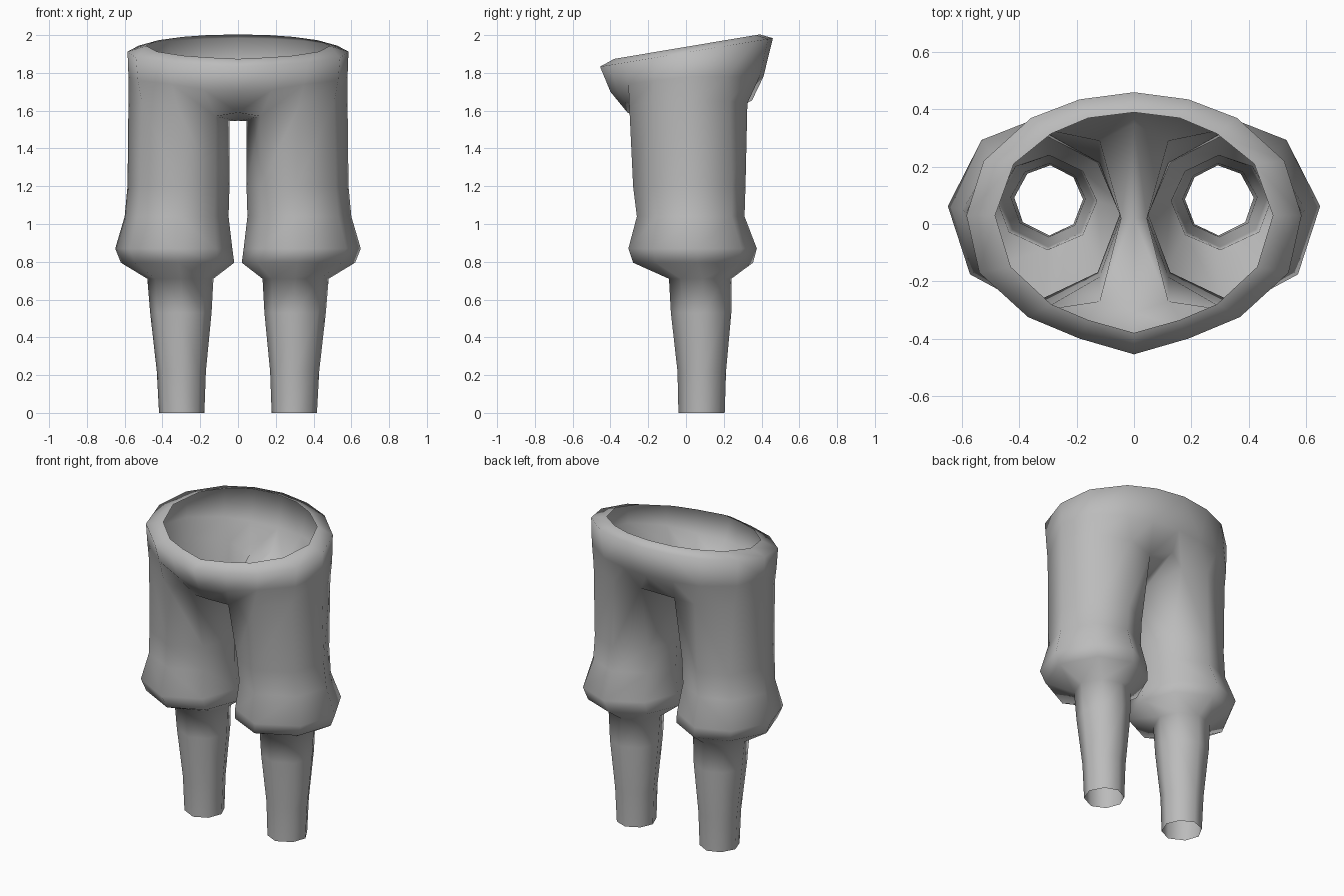
import bpy, bmesh

if "Cube" in bpy.data.objects:
    bpy.data.objects.remove(bpy.data.objects["Cube"])

grey = bpy.data.materials.new("plain grey")
grey.diffuse_color = (0.5, 0.5, 0.5, 1)
grey.use_nodes = True
grey.node_tree.nodes["Principled BSDF"].inputs["Base Color"].default_value = grey.diffuse_color

# Eight-sided leg section: inner-back, round the outside to inner-front, then inner
SECTION = [(-0.72, 0.66), (-0.05, 1), (0.62, 0.76), (1, 0.08),
           (0.75, -0.62), (-0.02, -1), (-0.72, -0.68), (-1, 0.03)]

# Leg rings from thigh to ankle: x inner, x outer, y front, y back, z
LEG = [(0.045, 0.585, -0.28, 0.315, 1.20),
       (0.05, 0.60, -0.26, 0.31, 1.04),
       (0.03, 0.65, -0.305, 0.375, 0.87),
       (0.02, 0.62, -0.28, 0.355, 0.795),
       (0.13, 0.48, -0.09, 0.24, 0.71),
       (0.14, 0.465, -0.08, 0.24, 0.53),
       (0.17, 0.43, -0.045, 0.212, 0.22),
       (0.178, 0.418, -0.04, 0.205, 0.0)]

# Half outlines of the waist, centre back round to centre front
RIM_INNER = [(0, .39), (.16, .37), (.29, .315), (.42, .21), (.485, .03),
             (.43, -.15), (.29, -.28), (.16, -.335), (0, -.38)]
RIM_OUTER = [(0, .46), (.19, .435), (.36, .37), (.525, .22), (.585, .03),
             (.54, -.17), (.37, -.325), (.19, -.40), (0, -.455)]
HIP = [(0, .41, 1.78), (.18, .39, 1.78), (.34, .35, 1.78), (.52, .22, 1.78), (.58, .03, 1.78),
       (.53, -.17, 1.76), (.35, -.305, 1.74), (.18, -.365, 1.71), (0, -.40, 1.70)]
# Underside of the seat and top of the leg
SEAT = [(0, .35, 1.655), (.12, .29, 1.62), (.29, .325, 1.64), (.50, .23, 1.65), (.58, .03, 1.65),
        (.51, -.18, 1.65), (.32, -.30, 1.62), (.12, -.27, 1.57), (0, -.31, 1.59)]

bm = bmesh.new()


def ring(points):
    return [bm.verts.new(p) for p in points]


def bridge(a, b, closed=False):
    n = len(a)
    for i in range(n if closed else n - 1):
        j = (i + 1) % n
        bm.faces.new((a[i], b[i], b[j], a[j]))


# Waistband, hips and seat
inner = ring([(x, y, 1.938 + 0.168 * y) for x, y in RIM_INNER])
outer = ring([(x, y, 1.908 + 0.165 * y) for x, y in RIM_OUTER])
hip, seat = ring(HIP), ring(SEAT)
for upper, lower in ((inner, outer), (outer, hip), (hip, seat)):
    bridge(upper, lower)

# Crotch strip between the legs
crotch_mid = bm.verts.new((0, 0.02, 1.545))
crotch_side = bm.verts.new((0.045, 0.02, 1.545))
bm.faces.new((seat[0], crotch_mid, crotch_side, seat[1]))
bm.faces.new((crotch_mid, seat[8], seat[7], crotch_side))

# Thigh, gathered knee and shin
previous = seat[1:8] + [crotch_side]
for x0, x1, y0, y1, z in LEG:
    cx, cy, rx, ry = (x0 + x1) / 2, (y0 + y1) / 2, (x1 - x0) / 2, (y1 - y0) / 2
    current = ring([(cx + u * rx, cy + v * ry, z) for u, v in SECTION])
    bridge(previous, current, closed=True)
    previous = current

bmesh.ops.recalc_face_normals(bm, faces=bm.faces[:])
# Keep the outside facing outward on the open shell
bm.faces.ensure_lookup_table()
outside = max(bm.faces, key=lambda f: f.calc_center_median().x)
if outside.normal.x < 0:
    bmesh.ops.reverse_faces(bm, faces=bm.faces[:])
for f in bm.faces:
    f.smooth = True

mesh = bpy.data.meshes.new("trousers")
bm.to_mesh(mesh)
bm.free()
mesh.materials.append(grey)
trousers = bpy.data.objects.new("trousers", mesh)
bpy.context.collection.objects.link(trousers)

# Second half
mirror = trousers.modifiers.new("other_side", 'MIRROR')
mirror.use_axis[0] = True
mirror.use_clip = True
mirror.merge_threshold = 0.001
